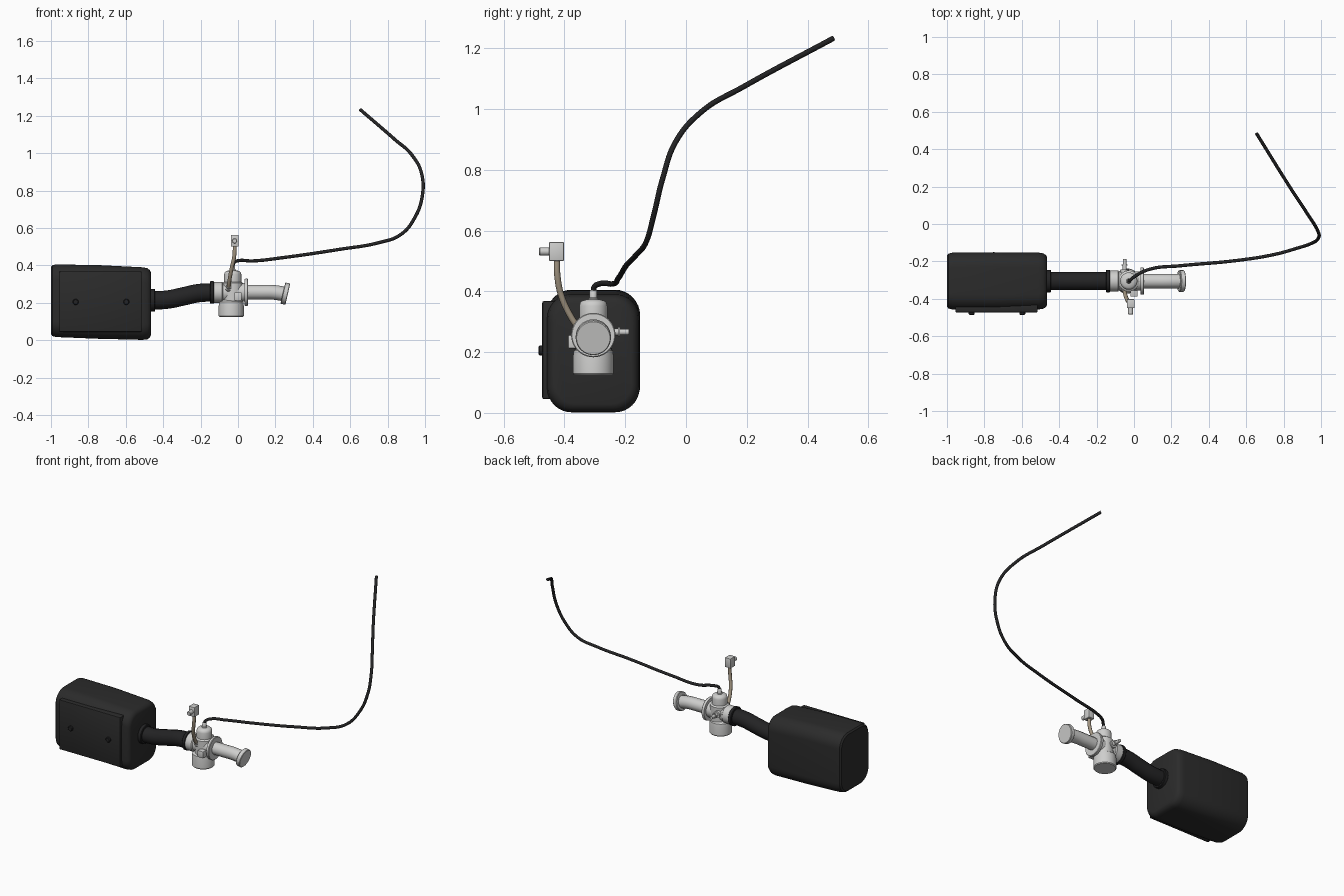
import bpy, bmesh, math
from mathutils import Vector

if "Cube" in bpy.data.objects:
    bpy.data.objects.remove(bpy.data.objects["Cube"])


def material(name, rgb):
    m = bpy.data.materials.new(name)
    m.diffuse_color = (*rgb, 1)
    m.use_nodes = True
    m.node_tree.nodes["Principled BSDF"].inputs["Base Color"].default_value = m.diffuse_color
    return m


BLACK = material("black plastic", (0.024, 0.024, 0.024))
RUBBER = material("black rubber", (0.017, 0.017, 0.018))
SILVER = material("cast silver", (0.62, 0.62, 0.61))
TAN = material("tan hose", (0.36, 0.30, 0.22))


def finish(name, bm, mat):
    bmesh.ops.recalc_face_normals(bm, faces=bm.faces)
    me = bpy.data.meshes.new(name)
    bm.to_mesh(me)
    bm.free()
    ob = bpy.data.objects.new(name, me)
    bpy.context.collection.objects.link(ob)
    me.materials.append(mat)
    return ob


def loft(name, rings, mat):
    """Skin a list of equal-length point rings and cap both ends."""
    bm = bmesh.new()
    rows = [[bm.verts.new(p) for p in ring] for ring in rings]
    n = len(rows[0])
    for a, b in zip(rows, rows[1:]):
        for i in range(n):
            j = (i + 1) % n
            bm.faces.new((a[i], a[j], b[j], b[i]))
    bm.faces.new(rows[0])
    bm.faces.new(rows[-1])
    return finish(name, bm, mat)


def lathe(name, origin, axis, profile, mat, n=32):
    """Turn a profile of (distance along axis, radius)."""
    q = Vector(axis).to_track_quat('Z', 'Y')
    rings = [[Vector(origin) + q @ Vector((r * math.cos(a), r * math.sin(a), t))
              for a in (2 * math.pi * i / n for i in range(n))] for t, r in profile]
    return loft(name, rings, mat)


def box(name, lo, hi, mat, bevel=0.004):
    bm = bmesh.new()
    bmesh.ops.create_cube(bm, size=1)
    for v in bm.verts:
        v.co = [(a + b) / 2 + c * (b - a) for a, b, c in zip(lo, hi, v.co)]
    bmesh.ops.bevel(bm, geom=bm.edges[:], offset=bevel, segments=2, affect='EDGES', profile=0.5)
    return finish(name, bm, mat)


def tube(name, pts, radius, mat, res=10):
    cu = bpy.data.curves.new(name, 'CURVE')
    cu.dimensions = '3D'
    cu.bevel_depth, cu.bevel_resolution, cu.resolution_u = radius, 4, res
    cu.use_fill_caps = True
    sp = cu.splines.new('BEZIER')
    sp.bezier_points.add(len(pts) - 1)
    for bp, p in zip(sp.bezier_points, pts):
        bp.co = p
        bp.handle_left_type = bp.handle_right_type = 'AUTO'
    cu.materials.append(mat)
    ob = bpy.data.objects.new(name, cu)
    bpy.context.collection.objects.link(ob)
    bpy.ops.object.select_all(action='DESELECT')
    ob.select_set(True)
    bpy.context.view_layer.objects.active = ob
    bpy.ops.object.convert(target='MESH')


def rounded_ring(x, cy, cz, hy, hz, r, seg=8):
    pts = []
    for k, (sy, sz) in enumerate(((1, 1), (-1, 1), (-1, -1), (1, -1))):
        for i in range(seg + 1):
            a = math.pi / 2 * (k + i / seg)
            pts.append((x, cy + sy * (hy - r) + r * math.cos(a), cz + sz * (hz - r) + r * math.sin(a)))
    return pts


Y = -0.305          # centre line of the engine parts
CX = -0.028         # vertical axis of the carburettor

# Air box: rounded box, slightly tapered, with softened ends
loft("air_box", [rounded_ring(x, Y, cz, hy, hz, r) for x, cz, hy, hz, r in (
    (-1.0, 0.212, 0.138, 0.180, 0.075), (-0.992, 0.212, 0.147, 0.190, 0.08),
    (-0.97, 0.211, 0.152, 0.194, 0.08), (-0.75, 0.205, 0.154, 0.197, 0.08),
    (-0.51, 0.196, 0.152, 0.194, 0.08), (-0.485, 0.195, 0.148, 0.190, 0.08),
    (-0.471, 0.195, 0.139, 0.180, 0.075), (-0.465, 0.195, 0.127, 0.166, 0.068))], BLACK)

# Side cover with two screws
box("side_cover", (-0.955, -0.473, 0.045), (-0.515, -0.42, 0.368), BLACK, 0.006)
for i, x in enumerate((-0.868, -0.597)):
    lathe(f"cover_screw_{i + 1}", (x, -0.465, 0.205), (0, -1, 0),
          [(0, 0.016), (0.017, 0.016), (0.021, 0.012)], RUBBER, 20)

# Intake hose with end collars
tube("intake_hose", [(-0.47, Y, 0.213), (-0.38, Y, 0.217), (-0.29, Y, 0.235),
                     (-0.21, Y, 0.252), (-0.12, Y, 0.256)], 0.049, RUBBER)
for name, x, z, w in (("hose_collar", -0.467, 0.214, 0.024), ("hose_clamp", -0.15, 0.256, 0.022)):
    lathe(name, (x, Y, z), (1, 0, 0), [(0, 0.057), (0.003, 0.06), (w - 0.003, 0.06), (w, 0.057)], RUBBER)

# Carburettor: horizontal throat with flange
lathe("carburettor_throat", (0, Y, 0.256), (1, 0, 0),
      [(-0.13, 0.056), (-0.085, 0.056), (-0.08, 0.05), (0.035, 0.05), (0.035, 0.071),
       (0.04, 0.073), (0.05, 0.073), (0.053, 0.07)], SILVER, 40)

# Slide chamber with domed cap
lathe("slide_chamber", (CX, Y, 0), (0, 0, 1),
      [(0.19, 0.056), (0.305, 0.056), (0.312, 0.046), (0.352, 0.046), (0.363, 0.043),
       (0.37, 0.035), (0.374, 0.015)], SILVER, 40)
lathe("cable_fitting", (CX, Y, 0.365), (0, 0, 1),
      [(0, 0.016), (0.012, 0.016), (0.014, 0.013), (0.036, 0.012), (0.04, 0.009)], SILVER, 20)

# Float bowl
lathe("float_bowl", (CX - 0.008, Y, 0), (0, 0, 1),
      [(0.125, 0.063), (0.13, 0.067), (0.185, 0.067), (0.205, 0.064), (0.215, 0.05)], SILVER, 40)

# Side fittings: front block and mixture screw on the back
box("front_block", (-0.02, -0.388, 0.212), (0.02, -0.32, 0.256), SILVER)
lathe("rear_nipple", (-0.05, -0.27, 0.266), (0, 1, 0),
      [(0, 0.022), (0.028, 0.022), (0.028, 0.011), (0.047, 0.011), (0.047, 0.016),
       (0.053, 0.016), (0.053, 0.01), (0.083, 0.01)], SILVER, 20)
lathe("hose_nipple", (-0.05, -0.33, 0.262), (0, -0.78, 0.62),
      [(0, 0.018), (0.03, 0.018), (0.032, 0.013), (0.042, 0.013)], SILVER, 20)

# Manifold pipe to the engine, bending down to a tilted flange
tube("manifold_pipe", [(0.04, Y, 0.257), (0.12, Y, 0.257), (0.19, Y, 0.256), (0.25, Y, 0.247)], 0.039, SILVER)
lathe("manifold_flange", (0.24, Y, 0.252), (0.975, 0, -0.22),
      [(0, 0.055), (0.003, 0.058), (0.024, 0.058), (0.027, 0.055)], SILVER, 40)

# Fuel hose and its valve block
tube("fuel_hose", [(-0.05, -0.35, 0.275), (-0.047, -0.375, 0.31), (-0.034, -0.41, 0.385),
                   (-0.02, -0.423, 0.45), (-0.017, -0.425, 0.51)], 0.0105, TAN)
box("fuel_valve", (-0.038, -0.45, 0.5), (0.002, -0.402, 0.562), SILVER, 0.002)
lathe("fuel_valve_spout", (-0.018, -0.445, 0.531), (0, -1, 0), [(0, 0.013), (0.036, 0.013), (0.038, 0.011)], SILVER, 20)

# Throttle cable
tube("throttle_cable", [
    (CX, Y, 0.395), (-0.022, -0.302, 0.414), (0, -0.283, 0.425), (0.08, -0.243, 0.424),
    (0.25, -0.223, 0.443), (0.55, -0.195, 0.487), (0.75, -0.163, 0.521), (0.87, -0.130, 0.565),
    (0.945, -0.105, 0.655), (0.985, -0.077, 0.77), (0.982, -0.035, 0.89), (0.93, 0.05, 0.99),
    (0.84, 0.187, 1.072), (0.655, 0.484, 1.232)], 0.009, RUBBER)

# Smooth shading with sharp edges kept
for ob in bpy.context.scene.objects:
    ob.select_set(True)
    bpy.context.view_layer.objects.active = ob
bpy.ops.object.shade_smooth_by_angle(angle=math.radians(35))
